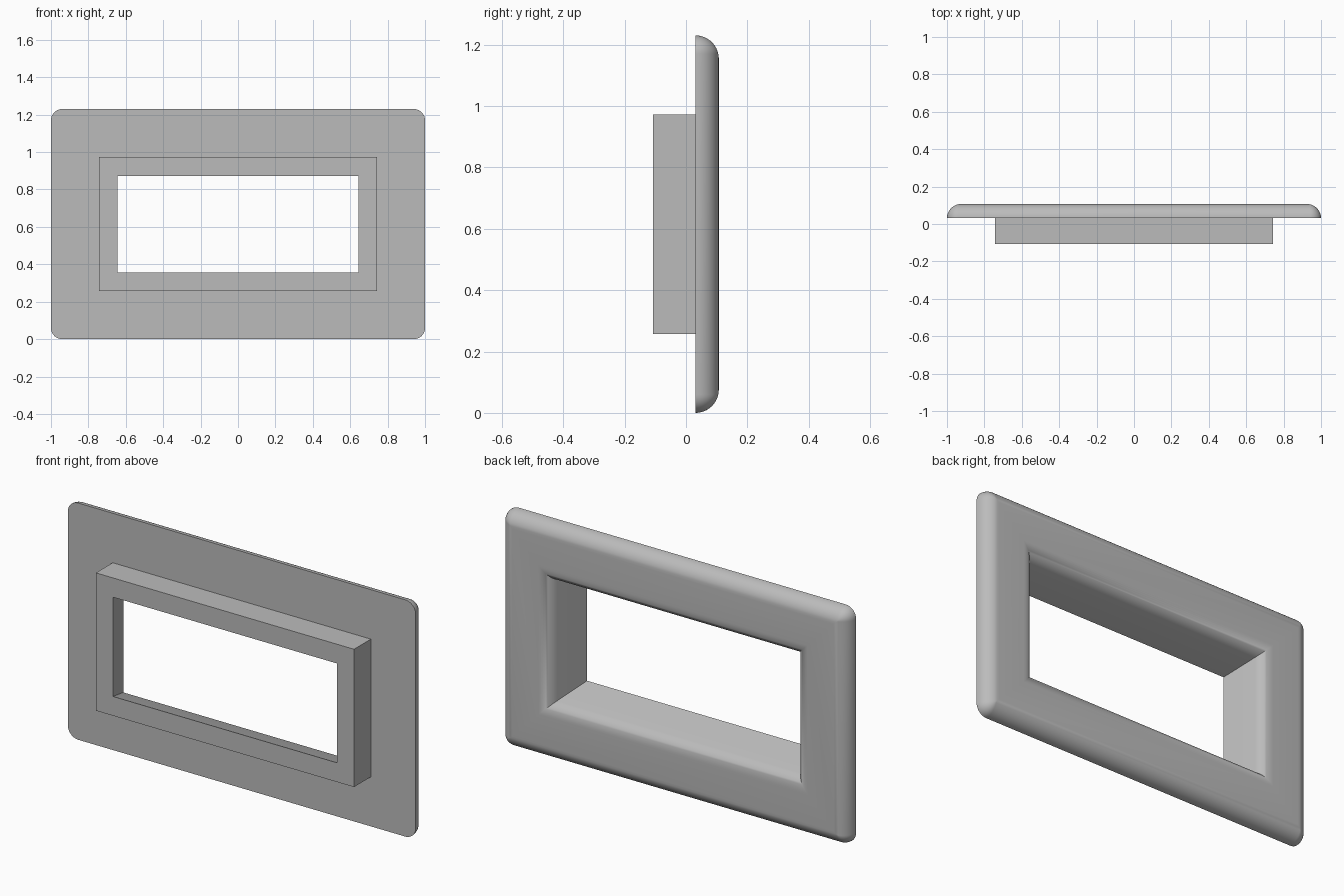
import bpy, bmesh
from math import sin, cos, pi, radians

cube = bpy.data.objects.get("Cube")
if cube:
    bpy.data.objects.remove(cube)

HALF_W, HALF_H = 1.0, 0.615           # outer size of the flange
FRONT, SEAT, BACK = -0.107, 0.031, 0.107
ROUND = BACK - SEAT                   # edge rounding
CORNER = 0.06                         # outer corner radius
FLARE = radians(19.3)                 # slope of the opening walls
STEPS = 10


def outline(bm, half_w, half_h, y, radius=0.0):
    """Rounded rectangle at depth y, always with the same point count."""
    ring = []
    for i, (sx, sz) in enumerate(((1, 1), (-1, 1), (-1, -1), (1, -1))):
        for k in range(STEPS + 1):
            a = pi / 2 * (i + k / STEPS)
            x = sx * (half_w - radius) + radius * cos(a)
            z = sz * (half_h - radius) + radius * sin(a)
            ring.append(bm.verts.new((x, y, z + HALF_H)))
    return ring


def gray_material():
    m = bpy.data.materials.new("plain gray")
    color = (0.5, 0.5, 0.5, 1)
    m.diffuse_color = color
    m.use_nodes = True
    m.node_tree.nodes["Principled BSDF"].inputs["Base Color"].default_value = color
    return m


bm = bmesh.new()
rings = []

# Collar: outer wall from the flange to its front rim
rings.append(outline(bm, 0.742, 0.358, SEAT))
rings.append(outline(bm, 0.742, 0.358, FRONT))

# Opening: flared wall, then a rounded lip up to the back face
open_w, open_h = 0.644, 0.258
rings.append(outline(bm, open_w, open_h, FRONT))
depth = BACK - ROUND * (1 - sin(FLARE)) - FRONT
grow = depth * sin(FLARE) / cos(FLARE)
for k in range(STEPS + 1):
    a = FLARE + (pi / 2 - FLARE) * k / STEPS
    d = grow + ROUND * (cos(FLARE) - cos(a))
    rings.append(outline(bm, open_w + d, open_h + d, SEAT + ROUND * sin(a)))

# Flange: rounded outer edge from the back face down to the flat seat
for k in range(STEPS + 1):
    a = pi / 2 * (1 - k / STEPS)
    d = ROUND * (1 - cos(a))
    rings.append(outline(bm, HALF_W - d, HALF_H - d, SEAT + ROUND * sin(a),
                         max(CORNER - d, 0)))

# Skin the rings into one closed shell
for r, ring in enumerate(rings):
    after = rings[(r + 1) % len(rings)]
    for i in range(len(ring)):
        j = (i + 1) % len(ring)
        bm.faces.new((ring[i], ring[j], after[j], after[i]))
bmesh.ops.remove_doubles(bm, verts=bm.verts[:], dist=0.0001)
bmesh.ops.recalc_face_normals(bm, faces=bm.faces[:])

mesh = bpy.data.meshes.new("window_frame")
bm.to_mesh(mesh)
bm.free()
frame = bpy.data.objects.new("window_frame", mesh)
bpy.context.collection.objects.link(frame)
mesh.materials.append(gray_material())

bpy.context.view_layer.objects.active = frame
frame.select_set(True)
bpy.ops.object.shade_smooth_by_angle(angle=radians(35))
